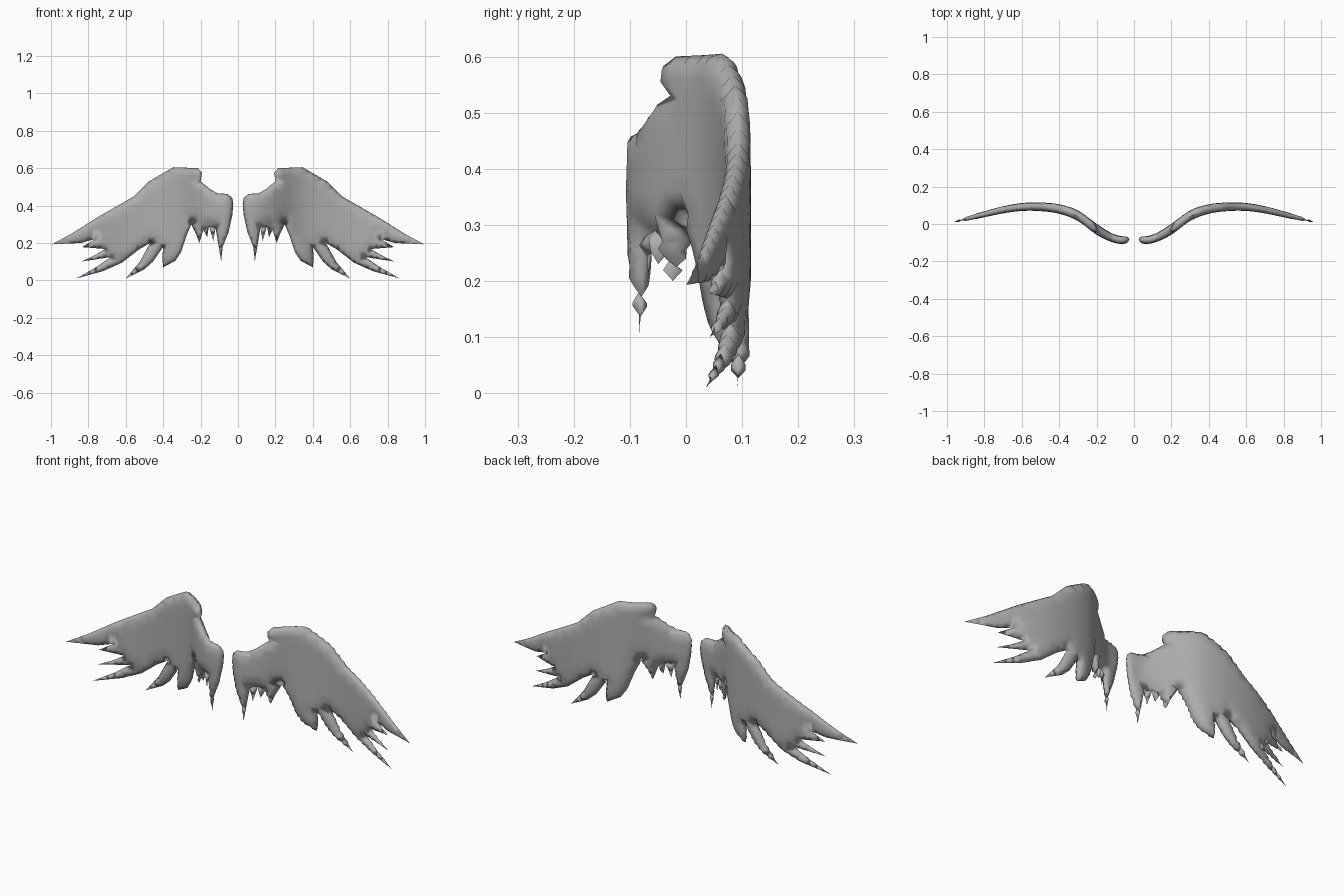
import bpy, math
from mathutils import Vector
from mathutils.geometry import delaunay_2d_cdt, intersect_point_line

if "Cube" in bpy.data.objects:
    bpy.data.objects.remove(bpy.data.objects["Cube"])

# Wing silhouette (x, z): top edge outward to the tip, then feathers back inward
TOP = [(.025, .41), (.03, .44), (.055, .462), (.11, .466), (.145, .485), (.2, .53), (.193, .575),
       (.215, .6), (.345, .605), (.475, .53), (.56, .447), (.755, .335), (.89, .25), (.995, .193)]
FEATHERS = [(.84, .2), (.76, .222), (.835, .178), (.71, .168), (.765, .135), (.84, .1), (.68, .125),
            (.76, .07), (.865, .01), (.72, .05), (.62, .095), (.53, .165), (.47, .2), (.525, .1),
            (.6, .01), (.5, .06), (.455, .1), (.4, .18), (.405, .12), (.4, .07), (.335, .105),
            (.305, .15), (.275, .24), (.25, .3), (.225, .25), (.207, .2), (.185, .27), (.165, .23),
            (.155, .29), (.132, .21), (.12, .28), (.09, .1), (.082, .18), (.05, .26), (.03, .35)]
# Sweep of the wing seen from above: x, middle y, half thickness
SWEEP = [(.02, -.09, .016), (.1, -.08, .022), (.2, -.028, .029), (.3, .045, .028), (.4, .08, .025),
         (.5, .092, .023), (.6, .091, .021), (.7, .076, .019), (.8, .052, .016), (.9, .027, .012), (1, 0, .006)]


def sweep(x):
    """Smoothly interpolated middle y and half thickness."""
    i = max(1, min(len(SWEEP) - 3, int(x * 10)))
    p = SWEEP[i - 1:i + 3]
    t = max(-1, min(2, (x - p[1][0]) / (p[2][0] - p[1][0])))

    def cubic(k):
        a, b, c, d = (q[k] for q in p)
        return b + .5 * t * (c - a + t * (2 * a - 5 * b + 4 * c - d + t * (3 * (b - c) + d - a)))
    return cubic(1), cubic(2)


def split(points, closed):
    """Adds points along long edges."""
    out = []
    n = len(points)
    for i in range(n if closed else n - 1):
        a, b = Vector(points[i]), Vector(points[(i + 1) % n])
        k = max(1, round((b - a).length / .035))
        out += [a.lerp(b, j / k) for j in range(k)]
    return out


def edge_distance(p):
    best = 9
    for a, b in zip(RIM, RIM[1:] + RIM[:1]):
        q, t = intersect_point_line(p, a, b)
        q = a.lerp(b, max(0, min(1, t)))
        best = min(best, (p - q.to_2d()).length)
    return best


def inside(p):
    hit = False
    for a, b in zip(RIM, RIM[1:] + RIM[:1]):
        if (a.y > p.y) != (b.y > p.y) and p.x < a.x + (p.y - a.y) * (b.x - a.x) / (b.y - a.y):
            hit = not hit
    return hit


RIM = split(TOP + FEATHERS, True)
points = list(RIM)
# Inset rings shape the rounded rim, a grid shapes the broad surface
for depth in (.006, .016):
    for a, b in zip(RIM, RIM[1:] + RIM[:1]):
        d = (b - a).normalized()
        p = (a + b) / 2 + Vector((d.y, -d.x)) * depth
        if inside(p) and edge_distance(p) > depth * .9:
            points.append(p)
for i in range(1, 26):
    for j in range(1, 16):
        p = Vector((i * .04 + .02 * (j % 2), j * .04))
        if inside(p) and edge_distance(p) > .026:
            points.append(p)

n = len(RIM)
flat, _, tris, *_ = delaunay_2d_cdt(points, [(i, (i + 1) % n) for i in range(n)], [], 0, 1e-5)
tris = [t for t in tris if inside(sum((flat[i] for i in t), Vector((0, 0))) / 3)]

# Front and back skins share the rim
verts, front, back = [], [], []
for p in flat:
    y, half = sweep(p.x)
    d = edge_distance(p)
    h = half * math.sqrt(max(0, 1 - (1 - min(d / .03, 1)) ** 2))
    front.append(len(verts))
    verts.append((p.x, y - h, p.y))
    if d > 1e-4:
        back.append(len(verts))
        verts.append((p.x, y + h, p.y))
    else:
        back.append(front[-1])
faces = []
for t in tris:
    faces.append([front[i] for i in t])
    other = [back[i] for i in reversed(t)]
    if set(other) != set(faces[-1]):
        faces.append(other)

grey = bpy.data.materials.new("feather grey")
grey.diffuse_color = (.42, .42, .42, 1)
grey.use_nodes = True
grey.node_tree.nodes["Principled BSDF"].inputs["Base Color"].default_value = grey.diffuse_color
for name, side in (("right_wing", 1), ("left_wing", -1)):
    mesh = bpy.data.meshes.new(name)
    mesh.from_pydata([(x * side, y, z) for x, y, z in verts], [], [f[::side] for f in faces])
    mesh.materials.append(grey)
    wing = bpy.data.objects.new(name, mesh)
    bpy.context.collection.objects.link(wing)
    bpy.ops.object.select_all(action='DESELECT')
    wing.select_set(True)
    bpy.context.view_layer.objects.active = wing
    bpy.ops.object.shade_smooth_by_angle(angle=math.radians(80))
